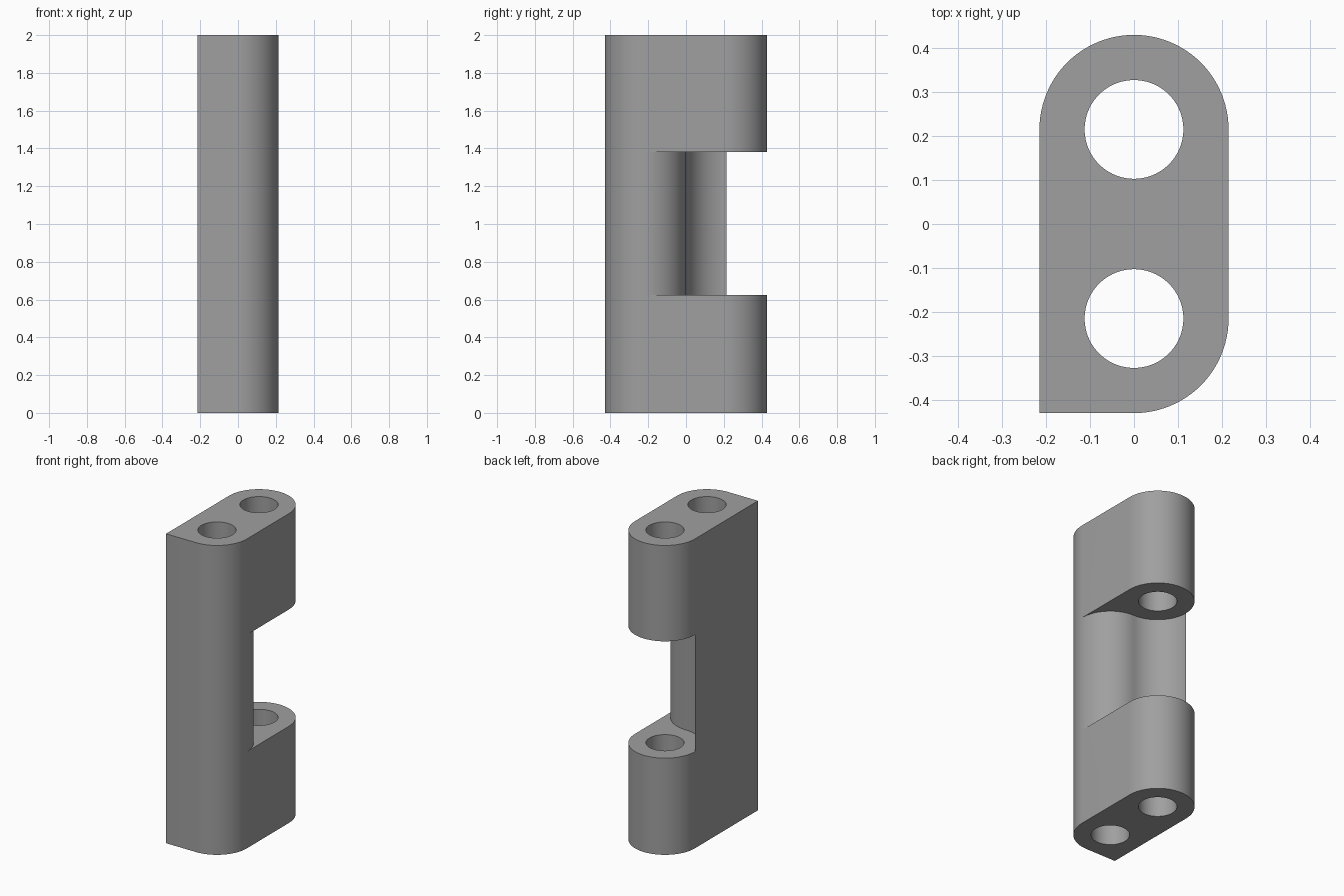
import bpy, bmesh, math

if "Cube" in bpy.data.objects:
    bpy.data.objects.remove(bpy.data.objects["Cube"])

R = 0.2145         # barrel radius, also half the width
HOLE = 0.112       # bore radius
LEVELS = [0.0, 0.625, 1.38, 2.0]
SEG = 24           # segments per quarter turn


def arc(cy, r, a0, a1):
    n = max(1, round(abs(a1 - a0) / 90 * SEG))
    return [(r * math.cos(math.radians(a0 + (a1 - a0) * i / n)),
             cy + r * math.sin(math.radians(a0 + (a1 - a0) * i / n)))
            for i in range(n + 1)]


# Plan outlines, each an open path running counter-clockwise
front = [(-R, R), (-R, -2 * R)] + arc(-R, R, -90, 0)        # flat side, square corner, round corner
knuckle = [(R, -R)] + arc(R, R, 0, 180)                     # rounded back end
recess = arc(-R, R, 0, 90) + arc(R, R, -90, -180)[1:]       # S-shaped wall of the notch
front_bore = arc(-R, HOLE, 0, 360)
back_bore = arc(R, HOLE, 0, 360)

bm = bmesh.new()


def wall(path, z0, z1):
    for a, b in zip(path, path[1:]):
        bm.faces.new([bm.verts.new((*p, z)) for p, z in
                      ((a, z0), (b, z0), (b, z1), (a, z1))])


def cap(loops, z, up):
    """Flat face with holes: first loop is the rim, the rest are bores."""
    edges = []
    for loop in loops:
        vs = []
        for p in loop:
            if not vs or (vs[-1].co.xy - bm_vec(p)).length > 1e-5:
                vs.append(bm.verts.new((*p, z)))
        if (vs[0].co - vs[-1].co).length < 1e-5:
            bm.verts.remove(vs.pop())
        edges += [bm.edges.new((vs[i - 1], vs[i])) for i in range(len(vs))]
    made = bmesh.ops.triangle_fill(bm, edges=edges, use_beauty=True,
                                   normal=(0, 0, 1 if up else -1))
    for f in made["geom"]:
        if isinstance(f, bmesh.types.BMFace):
            f.normal_update()
            if (f.normal.z > 0) != up:
                f.normal_flip()


def bm_vec(p):
    from mathutils import Vector
    return Vector(p)


# Outer walls and bores, band by band
for i in range(3):
    z0, z1 = LEVELS[i], LEVELS[i + 1]
    wall(front, z0, z1)
    wall(front_bore[::-1], z0, z1)
    if i == 1:
        wall(recess, z0, z1)
    else:
        wall(knuckle, z0, z1)
        wall(back_bore[::-1], z0, z1)

# End caps and the two notch ledges
for z, up in ((LEVELS[0], False), (LEVELS[3], True)):
    cap([front + knuckle[1:], front_bore, back_bore], z, up)
for z, up in ((LEVELS[1], True), (LEVELS[2], False)):
    cap([knuckle + recess[::-1], back_bore], z, up)

bmesh.ops.remove_doubles(bm, verts=bm.verts[:], dist=1e-5)

mesh = bpy.data.meshes.new("hinge_block")
bm.to_mesh(mesh)
bm.free()
block = bpy.data.objects.new("hinge_block", mesh)
bpy.context.collection.objects.link(block)

# Single grey material
grey = bpy.data.materials.new("plain grey")
grey.diffuse_color = (0.35, 0.35, 0.35, 1)
grey.use_nodes = True
grey.node_tree.nodes["Principled BSDF"].inputs["Base Color"].default_value = grey.diffuse_color
mesh.materials.append(grey)

bpy.context.view_layer.objects.active = block
block.select_set(True)
bpy.ops.object.shade_smooth_by_angle(angle=math.radians(30))
